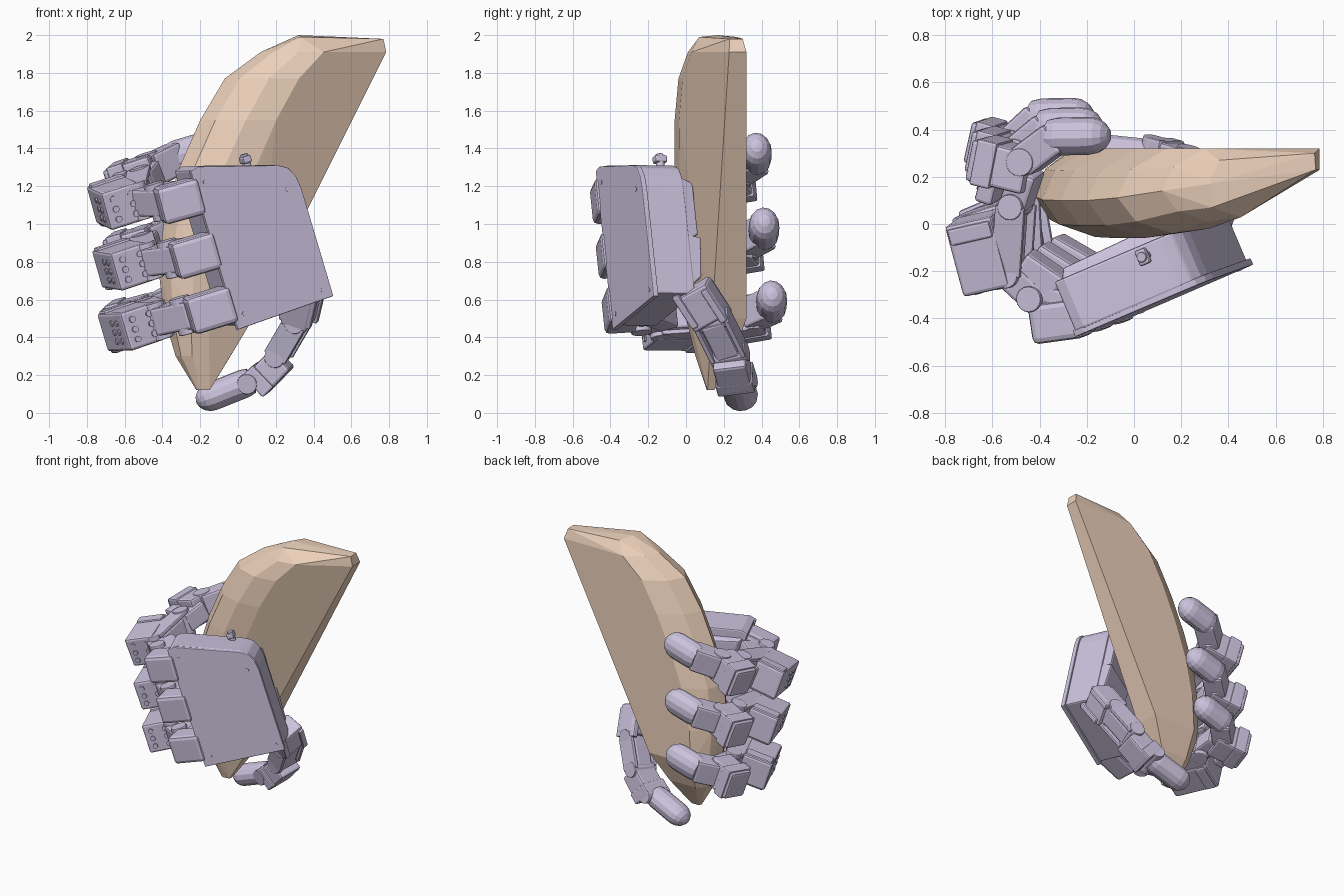
import bpy, bmesh, math
from mathutils import Vector, Matrix

if "Cube" in bpy.data.objects:
    bpy.data.objects.remove(bpy.data.objects["Cube"])

def material(name, col):
    m = bpy.data.materials.new(name)
    m.diffuse_color = (*col, 1)
    m.use_nodes = True
    m.node_tree.nodes["Principled BSDF"].inputs["Base Color"].default_value = m.diffuse_color
    return m

LILAC = material("lilac", (0.60, 0.54, 0.72))
SAND = material("sand", (0.85, 0.64, 0.50))

# Palm frame: origin at lower left of the outer face
A = Vector((0.0, -0.39, 0.44))
U = Vector((0.879, 0.379, 0.310)).normalized()
V = Vector((-0.284, -0.102, 0.955)).normalized()
N = U.cross(V).normalized()

def palm_pt(u, v, d=0.0):
    return A + U * u + V * v - N * d

def finish(bm, name, mat, bevel=0.0):
    bmesh.ops.recalc_face_normals(bm, faces=bm.faces)
    me = bpy.data.meshes.new(name)
    bm.to_mesh(me)
    bm.free()
    ob = bpy.data.objects.new(name, me)
    bpy.context.collection.objects.link(ob)
    me.materials.append(mat)
    if bevel:
        b = ob.modifiers.new("bevel", "BEVEL")
        b.width, b.segments, b.limit_method = bevel, 2, "ANGLE"
    return ob

def hull(name, pts, mat=LILAC, bevel=0.0):
    bm = bmesh.new()
    for p in pts:
        bm.verts.new(p)
    res = bmesh.ops.convex_hull(bm, input=bm.verts)
    junk = {g for g in res["geom_interior"] + res["geom_unused"] if isinstance(g, bmesh.types.BMVert)}
    bmesh.ops.delete(bm, geom=list(junk), context="VERTS")
    bmesh.ops.dissolve_limit(bm, angle_limit=0.02, verts=bm.verts, edges=bm.edges)
    return finish(bm, name, mat, bevel)

def frame(p, q, side):
    """Matrix centred between p and q: z along the link, x along side."""
    z = (q - p).normalized()
    x = (side - z * side.dot(z)).normalized()
    m = Matrix((x, z.cross(x), z)).transposed().to_4x4()
    m.translation = (p + q) / 2
    return m

def box(name, p, q, w, t, side=V, bevel=0.015):
    bm = bmesh.new()
    bmesh.ops.create_cube(bm, size=1)
    bmesh.ops.scale(bm, vec=(w, t, (q - p).length), verts=bm.verts)
    bm.transform(frame(p, q, side))
    return finish(bm, name, LILAC, bevel)

def rod(name, p, q, r, segs=16, bevel=0.006):
    bm = bmesh.new()
    bmesh.ops.create_cone(bm, cap_ends=True, segments=segs, radius1=r, radius2=r, depth=(q - p).length)
    side = V if abs((q - p).normalized().dot(V)) < 0.9 else U
    bm.transform(frame(p, q, side))
    return finish(bm, name, LILAC, bevel)

def fingertip(name, p, q, r, side=V):
    """Rounded pad: a tube closed by a dome at q."""
    L = (q - p).length
    prof = [(0.9, 0), (1.0, 0.04), (1.0, L - r)]
    prof += [(math.cos(a), L - r + r * math.sin(a)) for a in (0.4, 0.8, 1.2, 1.5)]
    bm = bmesh.new()
    for k in range(14):
        a = 2 * math.pi * k / 14
        for c, h in prof:
            bm.verts.new((c * r * math.cos(a), c * r * 0.85 * math.sin(a), h - L / 2))
    bmesh.ops.convex_hull(bm, input=bm.verts)
    bm.transform(frame(p, q, side))
    return finish(bm, name, LILAC)

def joint(name, c, w, r=0.055, side=V):
    rod(name, c - side * w / 2, c + side * w / 2, r)

# Held wedge: faceted slice with a straight right edge, hull of level sections
levels = [(.12, -.22, -.15, .11, .15), (.30, -.33, -.04, .05, .25), (.50, -.39, .08, .0, .32),
          (.75, -.42, .205, -.03, .32), (1.05, -.39, .36, -.055, .32), (1.30, -.31, .48, -.06, .32),
          (1.55, -.20, .605, -.06, .32), (1.77, -.07, .715, -.04, .32), (1.91, .12, .785, .01, .32)]
pts = []
for z, xl, xr, yf, yb in levels:
    w, d = xr - xl, yb - yf
    yr = max(yf + 0.1 * d, min(0.15 + 0.065 * (z - 0.7), yb - 0.03))
    pts += [(xl, yf + .42 * d, z), (xl + .10 * w, yf + .14 * d, z), (xl + .30 * w, yf, z),
            (xl + .50 * w, yf + .06 * d, z), (xr, yr, z), (xr, yb, z),
            (xl + .27 * w, yb, z), (xl + .07 * w, yf + .75 * d, z)]
pts += [(.33, .07, 1.99), (.36, .27, 1.99), (.32, .17, 2.0), (.77, .23, 1.98), (.765, .30, 1.98)]
hull("held_wedge", pts, SAND)

# Palm shell with slanted top and rounded corner
outline = [(0, 0), (.58, 0), (.58, .6), (.57, .67), (.54, .725), (.49, .755), (.05, .89), (0, .88)]
hull("palm_cover", [palm_pt(u, v, d) for u, v in outline for d in (0, .03)], bevel=0.005)
hull("palm_body", [palm_pt(.01 + u * .96, .02 + v * .98, d) for u, v in outline for d in (.02, .25)], bevel=0.01)
hull("palm_inner_pad", [palm_pt(u, v, d) for u, v, d in
     [(.02, .3, .22), (.56, .3, .22), (.02, .85, .22), (.56, .68, .22),
      (.05, .36, .29), (.55, .36, .31), (.05, .82, .29), (.55, .64, .31)]], bevel=0.01)
hull("thumb_housing", [palm_pt(u, v, d) for u in (.28, .56) for v, d in
     [(.04, .2), (.36, .2), (.12, .3), (.34, .32)]], bevel=0.01)
rod("palm_button", palm_pt(.40, .74, .2), palm_pt(.40, .85, .2), .022)
box("button_cap", palm_pt(.40, .80, .2), palm_pt(.40, .84, .2), .05, .07, U, .01)
for u, v in [(.5, .62), (.06, .8), (.06, .07), (.53, .05)]:
    rod("palm_screw", palm_pt(u, v, -.003), palm_pt(u, v, .01), .012, 10, 0)

# Fingers: spine links, outward motor blocks and rounded tips
def finger(i):
    def P(x, y, s):
        z = 1.115 + .297 * (x + .33) + .107 * (y + .4)
        return Vector((x, y, z)) - V * (.3 * i) + Vector((-.12 * i, .01 * i, (.15, .04, -.06)[i])) * s
    # knuckle at palm edge
    k0, k1 = P(-.20, -.39, 0), P(-.42, -.42, .05)
    box("finger_base_block", k0, k1, .20, .17, bevel=.025)
    box("finger_base_plate", P(-.25, -.33, 0), P(-.38, -.28, .05), .17, .08)
    box("finger_inner_block", P(-.31, -.27, .05), P(-.47, -.16, .2), .16, .12)
    j1, j2, j3 = P(-.52, -.21, .3), P(-.50, .08, .6), P(-.45, .23, .8)
    box("knuckle_bracket", P(-.38, -.34, .1), j1, .15, .12)
    joint("knuckle_axle", P(-.42, -.31, .15), .20)
    # proximal link with motor block
    m0, m1 = P(-.60, -.27, .3), P(-.68, .03, .5)
    block = frame(m0, m1, V)
    box("proximal_motor", m0, m1, .21, .21)
    box("proximal_motor_rim", m0.lerp(m1, .72), m0.lerp(m1, .95), .235, .19, bevel=.01)
    out = block.to_3x3() @ Vector((0, 1, 0))
    if out.x > 0:
        out = -out
    for a in (-.05, .0, .05):
        for b in (.25, .45):
            c = m0.lerp(m1, b) + V * a + out * .105
            rod("motor_screw", c, c + out * .008, .016, 8, 0)
    back = (m0 - m1).normalized()
    for a in (-.055, 0, .055):
        for b in (-.05, .05):
            c = m0 + V * a + out * b
            rod("motor_end_stud", c, c + back * .01, .018, 8, 0)
    for sgn in (-1, 1):
        o = V * (.085 * sgn)
        box("proximal_side_plate", j1 + o, j2 + o, .025, .13, bevel=.006)
    box("proximal_core", j1, j2, .12, .08)
    joint("proximal_axle", j1, .20)
    joint("middle_axle", j2, .20)
    # middle link with motor block
    box("middle_link", j2, j3, .14, .12)
    n0, n1 = P(-.67, .28, .75), P(-.43, .22, .85)
    box("middle_motor", n0, n1, .20, .18)
    box("middle_motor_cover", n0.lerp(n1, .1), n0.lerp(n1, .45), .22, .20, bevel=.01)
    box("middle_bracket", P(-.62, .1, .65), P(-.58, .25, .75), .16, .08)
    # distal link and tip
    d0, d1 = P(-.46, .27, .9), P(-.32, .375, 1)
    box("distal_link", d0, d1, .17, .14)
    joint("distal_axle", d0, .19, .06)
    fingertip("fingertip", P(-.36, .37, 1), P(-.10, .375, 1), .095)

for i in range(3):
    finger(i)

# Thumb: curls under the wedge
T = [Vector(p) for p in [(.36, .03, .66), (.32, .14, .49), (.215, .23, .31), (.07, .27, .17), (-.22, .30, .055)]]
S = (T[1] - T[3]).cross(Vector((-.5, 0, .6))).normalized()
box("thumb_root", T[0], T[1], .20, .15, S)
for sgn in (-1, 1):
    o = S * (.085 * sgn)
    box("thumb_side_plate", T[1] + o, T[2] + o, .025, .13, S, .006)
    o = S * (.08 * sgn)
    box("thumb_fork", T[0] + o, T[1] + o, .04, .18, S, .01)
box("thumb_core", T[1], T[2], .13, .11, S)
for c in T[1:4]:
    joint("thumb_axle", c, .20, .055, S)
box("thumb_motor", T[2] + Vector((.02, 0, -.02)), T[3] + Vector((.03, 0, -.02)), .18, .15, S)
box("thumb_motor_rim", T[2].lerp(T[3], .6) + Vector((.02, 0, -.02)), T[3] + Vector((.02, 0, -.02)), .20, .16, S, .01)
fingertip("thumb_tip", T[3], T[4], .09, S)
